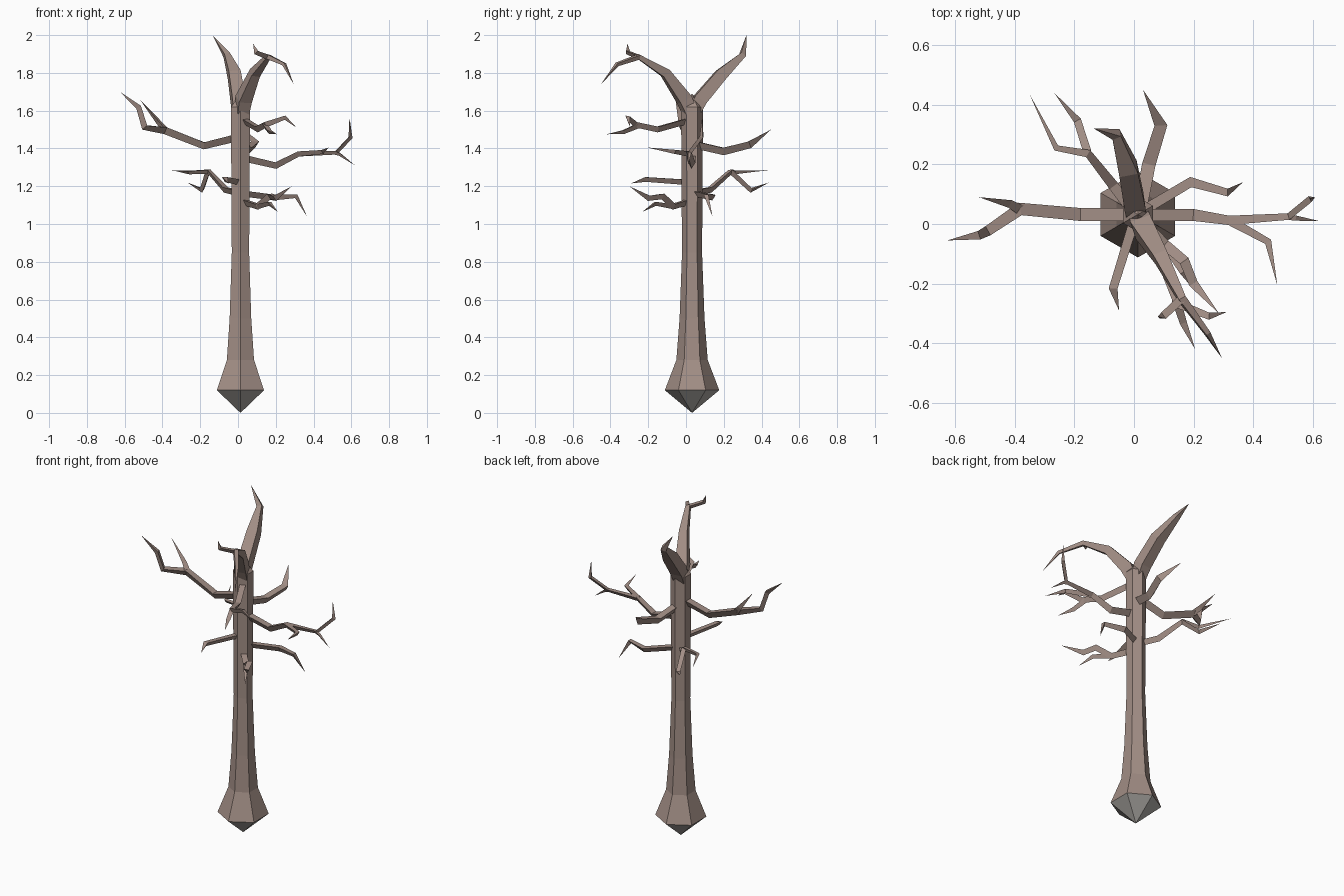
import bpy, bmesh, math
from mathutils import Vector

CX, CY = 0.013, 0.032


def material(name, rgb):
    m = bpy.data.materials.new(name)
    m.diffuse_color = (*rgb, 1)
    return m


bark = material("bark", (0.36, 0.27, 0.235))
root_grey = material("root_grey", (0.40, 0.38, 0.36))


def finish(name, bm, mat):
    bmesh.ops.recalc_face_normals(bm, faces=bm.faces)
    me = bpy.data.meshes.new(name)
    bm.to_mesh(me)
    bm.free()
    me.materials.append(mat)
    ob = bpy.data.objects.new(name, me)
    bpy.context.collection.objects.link(ob)
    return ob


def bridge(bm, a, b):
    n = len(a)
    for i in range(n):
        j = (i + 1) % n
        bm.faces.new((a[i], a[j], b[j], b[i]))


def fan(bm, ring, tip):
    v = bm.verts.new(tip)
    for i in range(len(ring)):
        bm.faces.new((ring[i], ring[(i + 1) % len(ring)], v))


def hex_ring(bm, z, r):
    return [bm.verts.new((CX + r * math.cos(a), CY + r * math.sin(a), z))
            for a in (math.pi / 2 + k * math.pi / 3 for k in range(6))]


def limb(name, pts, radii, sides=3):
    """Tapered tube along pts, flat side up, closing to a point at the end."""
    pts = [Vector(p) for p in pts]
    bm = bmesh.new()
    up, prev = Vector((0, 0, 1)), None
    for i, r in enumerate(radii):
        d_out = (pts[i + 1] - pts[i]).normalized()
        d_in = (pts[i] - pts[i - 1]).normalized() if i else d_out
        t = (d_in + d_out).normalized()
        up = (up - t * up.dot(t)).normalized()
        side = t.cross(up)
        start = math.pi / 2 + math.pi / sides
        ring = [bm.verts.new(pts[i] + r * (side * math.cos(a) + up * math.sin(a)))
                for a in (start + 2 * math.pi * k / sides for k in range(sides))]
        if prev:
            bridge(bm, prev, ring)
        else:
            bm.faces.new(ring)
        prev = ring
    fan(bm, prev, pts[-1])
    return finish(name, bm, bark)


# Trunk: flared hexagonal column with a pointed crown
bm = bmesh.new()
rings = [hex_ring(bm, z, r) for z, r in
         ((0.12, 0.144), (0.28, 0.083), (0.5, 0.066), (0.85, 0.053), (1.1, 0.055), (1.62, 0.058))]
for a, b in zip(rings, rings[1:]):
    bridge(bm, a, b)
fan(bm, rings[-1], (CX, CY, 1.69))
finish("trunk", bm, bark)

# Pointed underside of the root
bm = bmesh.new()
fan(bm, hex_ring(bm, 0.12, 0.144), (CX, CY, 0.0))
finish("root_point", bm, root_grey)

# Two crown limbs
limb("crown_back", [(0.005, 0.04, 1.59), (0.0, 0.075, 1.66), (-0.02, 0.185, 1.79),
                    (-0.06, 0.30, 1.895), (-0.135, 0.32, 2.0)],
     (0.045, 0.05, 0.045, 0.022), 4)
limb("crown_front", [(0.02, 0.02, 1.59), (0.03, -0.01, 1.66), (0.09, -0.11, 1.80),
                     (0.16, -0.25, 1.885), (0.245, -0.365, 1.845), (0.295, -0.45, 1.74)],
     (0.045, 0.05, 0.034, 0.018, 0.012), 4)
limb("crown_front_twig", [(0.16, -0.25, 1.885), (0.095, -0.31, 1.91), (0.08, -0.31, 1.955)],
     (0.016, 0.015))

# Left branch
limb("left_branch", [(0, 0.032, 1.465), (-0.18, 0.032, 1.42), (-0.385, 0.05, 1.50),
                     (-0.495, -0.025, 1.515), (-0.525, -0.04, 1.62), (-0.625, -0.055, 1.70)],
     (0.026, 0.025, 0.025, 0.02, 0.017))
limb("left_twig", [(-0.385, 0.05, 1.50), (-0.42, 0.07, 1.54), (-0.52, 0.09, 1.66)], (0.02, 0.016))

# Right branch
limb("right_branch", [(0.03, 0.03, 1.355), (0.2, 0.03, 1.315), (0.32, 0.012, 1.375),
                      (0.52, 0.025, 1.38), (0.595, 0.085, 1.46), (0.59, 0.085, 1.565)],
     (0.024, 0.023, 0.018, 0.013, 0.013))
limb("right_twig_front", [(0.32, 0.012, 1.375), (0.45, -0.06, 1.385), (0.48, -0.205, 1.405)],
     (0.018, 0.014))
limb("right_twig_end", [(0.51, 0.025, 1.38), (0.54, 0.02, 1.37), (0.62, 0.01, 1.31)], (0.012, 0.01))

# Back branches
limb("back_branch", [(0.02, 0.05, 1.425), (0.05, 0.2, 1.39), (0.09, 0.335, 1.425), (0.03, 0.45, 1.50)],
     (0.026, 0.026, 0.025))
limb("back_left_branch", [(-0.01, 0.05, 1.17), (-0.07, 0.13, 1.185), (-0.155, 0.238, 1.28),
                          (-0.26, 0.255, 1.275), (-0.35, 0.435, 1.285)],
     (0.02, 0.02, 0.016, 0.012))
limb("back_left_twig", [(-0.155, 0.238, 1.28), (-0.19, 0.345, 1.18), (-0.268, 0.44, 1.22)],
     (0.016, 0.015))
limb("back_right_branch", [(0.03, 0.045, 1.165), (0.19, 0.14, 1.145), (0.31, 0.105, 1.15), (0.365, 0.14, 1.04)],
     (0.02, 0.02, 0.015))

# Front branches
limb("front_upper_branch", [(0.03, 0.01, 1.55), (0.105, -0.15, 1.505), (0.15, -0.27, 1.53),
                            (0.25, -0.31, 1.565), (0.31, -0.295, 1.51)],
     (0.02, 0.02, 0.018, 0.014))
limb("front_upper_twig", [(0.14, -0.25, 1.525), (0.165, -0.33, 1.49), (0.205, -0.42, 1.475)],
     (0.017, 0.014))
limb("front_left_branch", [(0, 0.01, 1.225), (-0.07, -0.215, 1.24), (-0.05, -0.29, 1.215)],
     (0.019, 0.017))
limb("front_lower_branch", [(0.03, 0.01, 1.12), (0.105, -0.07, 1.095), (0.17, -0.125, 1.15),
                            (0.2, -0.2, 1.14), (0.285, -0.3, 1.20)],
     (0.02, 0.02, 0.02, 0.018))
limb("front_lower_twig", [(0.105, -0.07, 1.095), (0.165, -0.16, 1.11), (0.21, -0.23, 1.065)],
     (0.016, 0.014))
